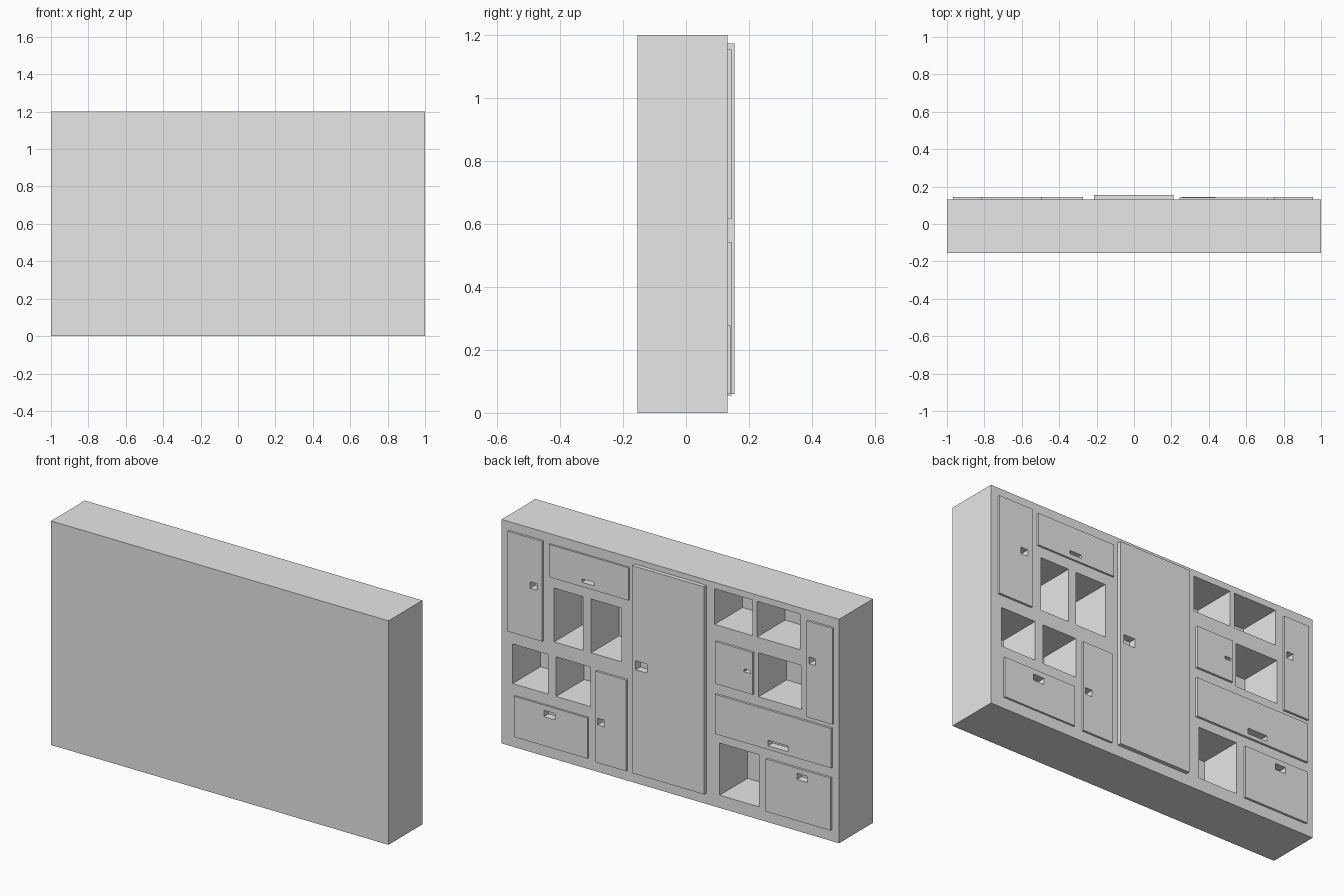
import bpy
import bmesh
from mathutils import Matrix, Vector

if "Cube" in bpy.data.objects:
    bpy.data.objects.remove(bpy.data.objects["Cube"], do_unlink=True)

HEIGHT, FRONT, BACK = 1.2, -0.154, 0.132   # carcass
NICHE, GRIP = 0.237, 0.04                  # recess depths
PANEL = 0.012                              # usual door thickness

grey = bpy.data.materials.new("plain grey")
grey.use_nodes = True
grey.diffuse_color = (0.8, 0.8, 0.8, 1)
grey.node_tree.nodes["Principled BSDF"].inputs["Base Color"].default_value = (0.8, 0.8, 0.8, 1)


def make_boxes(name, boxes):
    """One object holding boxes given as (x0, x1, y0, y1, z0, z1)."""
    bm = bmesh.new()
    for x0, x1, y0, y1, z0, z1 in boxes:
        centre = Vector((x0 + x1, y0 + y1, z0 + z1)) / 2
        size = Matrix.Diagonal((x1 - x0, y1 - y0, z1 - z0, 1))
        bmesh.ops.create_cube(bm, size=1, matrix=Matrix.Translation(centre) @ size)
    mesh = bpy.data.meshes.new(name)
    bm.to_mesh(mesh)
    bm.free()
    mesh.materials.append(grey)
    obj = bpy.data.objects.new(name, mesh)
    bpy.context.collection.objects.link(obj)
    return obj


def cut(obj, boxes):
    """Carve the boxes out of obj and discard the cutter."""
    cutter = make_boxes("cutter", boxes)
    cutter.hide_render = True
    mod = obj.modifiers.new("recesses", "BOOLEAN")
    mod.operation, mod.solver, mod.object = "DIFFERENCE", "EXACT", cutter
    graph = bpy.context.evaluated_depsgraph_get()
    carved = bpy.data.meshes.new_from_object(obj.evaluated_get(graph))
    obj.modifiers.clear()
    obj.data = carved
    bpy.data.objects.remove(cutter, do_unlink=True)


# Open niches: x0, x1, z0, z1
niches = [
    (0.517, 0.689, 0.627, 0.915), (0.289, 0.47, 0.627, 0.915),
    (0.725, 0.935, 0.338, 0.55), (0.473, 0.677, 0.338, 0.55),
    (-0.487, -0.262, 0.975, 1.166), (-0.769, -0.514, 0.975, 1.166),
    (-0.778, -0.523, 0.657, 0.893), (-0.526, -0.292, 0.068, 0.347),
]

# Doors and drawers: panel rectangle, grip rectangle, thickness
panels = {
    "upper_left_door": ((0.752, 0.956, 0.616, 1.153), (0.781, 0.823, 0.883, 0.918), PANEL),
    "upper_left_drawer": ((0.242, 0.713, 0.972, 1.147), (0.447, 0.518, 0.996, 1.014), 0.01),
    "lower_left_door": ((0.254, 0.435, 0.055, 0.543), (0.381, 0.423, 0.258, 0.294), PANEL),
    "lower_left_drawer": ((0.485, 0.921, 0.06, 0.278), (0.678, 0.743, 0.216, 0.25), 0.01),
    "tall_centre_door": ((-0.215, 0.212, 0.06, 1.172), (0.123, 0.191, 0.619, 0.667), 0.022),
    "upper_right_door": ((-0.968, -0.816, 0.632, 1.147), (-0.869, -0.83, 0.921, 0.957), PANEL),
    "small_right_door": ((-0.496, -0.273, 0.665, 0.891), (-0.484, -0.445, 0.775, 0.79), PANEL),
    "wide_right_drawer": ((-0.961, -0.273, 0.396, 0.608), (-0.706, -0.587, 0.416, 0.446), PANEL),
    "lower_right_drawer": ((-0.958, -0.573, 0.061, 0.342), (-0.822, -0.759, 0.282, 0.315), PANEL),
}

# Carcass with niches and finger grips carved into it
holes = [(x0, x1, BACK - NICHE, BACK + 1, z0, z1) for x0, x1, z0, z1 in niches]
grips = [(g[0], g[1], BACK + t - GRIP, BACK + 1, g[2], g[3]) for _, g, t in panels.values()]
carcass = make_boxes("cabinet_carcass", [(-1, 1, FRONT, BACK, 0, HEIGHT)])
cut(carcass, holes + grips)

# Door and drawer fronts, each with its finger grip opening
for (name, (rect, _, thick)), grip in zip(panels.items(), grips):
    x0, x1, z0, z1 = rect
    cut(make_boxes(name, [(x0, x1, BACK, BACK + thick, z0, z1)]), [grip])
